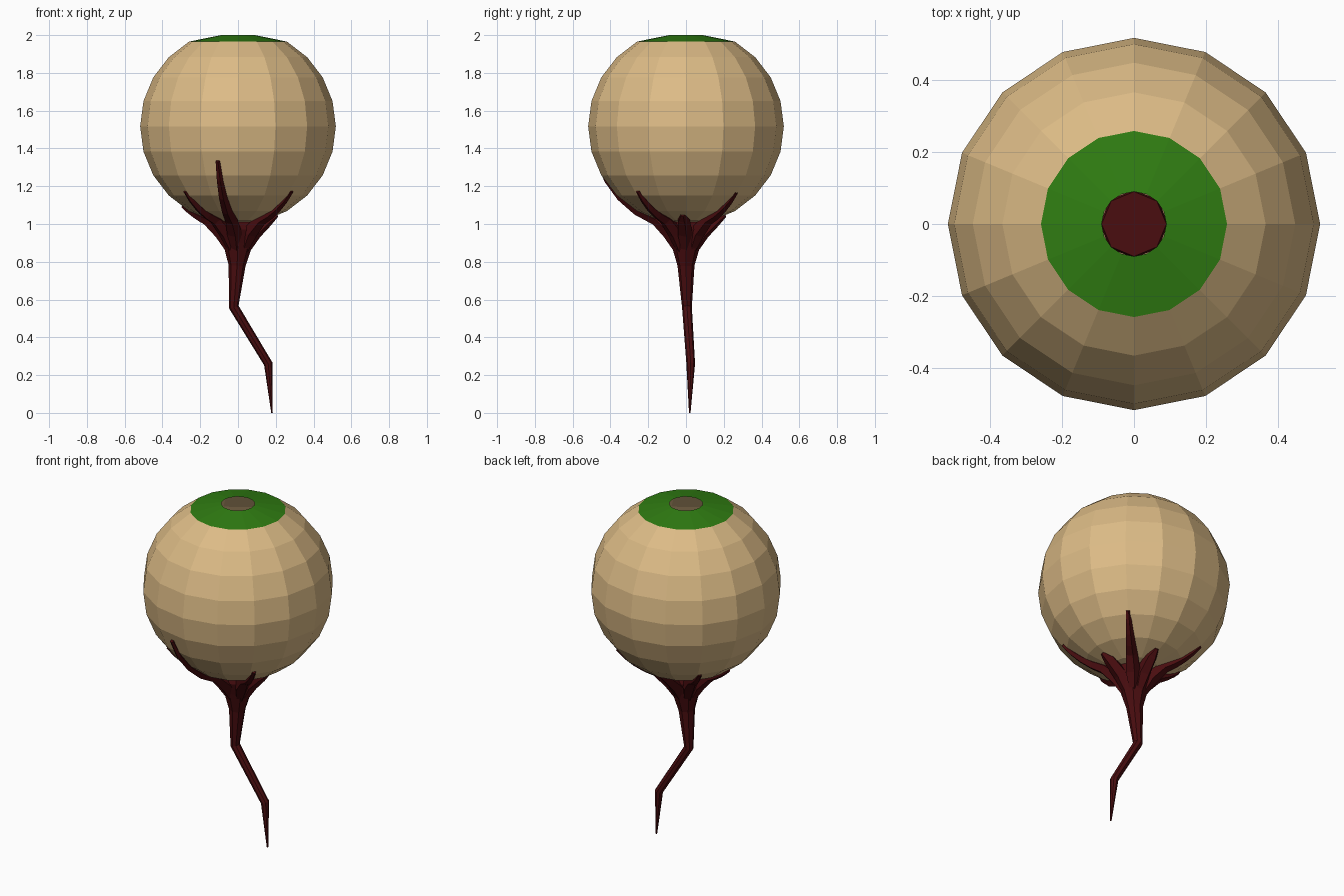
import bpy, bmesh
from math import sin, cos, tau, radians
from mathutils import Vector

cube = bpy.data.objects.get("Cube")
if cube:
    bpy.data.objects.remove(cube)

RADIUS = 0.518
CENTRE = Vector((0, 0, 1.517))


def material(name, rgb):
    mat = bpy.data.materials.new(name)
    mat.use_nodes = True
    colour = (*rgb, 1)
    mat.diffuse_color = colour
    mat.node_tree.nodes["Principled BSDF"].inputs["Base Color"].default_value = colour
    return mat


tan = material("tan", (0.72, 0.50, 0.24))
green = material("iris green", (0.029, 0.205, 0.006))
red = material("dark red", (0.068, 0.004, 0.005))


def finish(bm, name, *mats):
    mesh = bpy.data.meshes.new(name)
    bmesh.ops.recalc_face_normals(bm, faces=bm.faces)
    bm.to_mesh(mesh)
    bm.free()
    for mat in mats:
        mesh.materials.append(mat)
    obj = bpy.data.objects.new(name, mesh)
    bpy.context.collection.objects.link(obj)
    return obj


def tube(name, path, radii, ref, sides):
    """Closed tapered tube along a path; ref sets the sideways direction."""
    bm = bmesh.new()
    path = [Vector(p) for p in path]
    rings = []
    for i, (p, r) in enumerate(zip(path, radii)):
        t = (path[min(i + 1, len(path) - 1)] - path[max(i - 1, 0)]).normalized()
        side = (ref - t * ref.dot(t)).normalized()
        up = t.cross(side)
        rings.append([bm.verts.new(p + r * (side * cos(tau * k / sides) + up * sin(tau * k / sides)))
                      for k in range(sides)])
    for a, b in zip(rings, rings[1:]):
        for k in range(sides):
            n = (k + 1) % sides
            bm.faces.new((a[k], a[n], b[n], b[k]))
    bm.faces.new(rings[0])
    bm.faces.new(rings[-1])
    return finish(bm, name, red)


# Eyeball: hollow faceted ball, top ring drawn in to an open pupil
bm = bmesh.new()
bmesh.ops.create_uvsphere(bm, u_segments=16, v_segments=12, radius=RADIUS)
bmesh.ops.translate(bm, verts=bm.verts, vec=CENTRE)
pole = max(bm.verts, key=lambda v: v.co.z)
rim = [e.other_vert(pole) for e in pole.link_edges]
bmesh.ops.delete(bm, geom=[pole], context='VERTS')
for v in rim:
    flat = Vector((v.co.x, v.co.y, 0)).normalized() * 0.09
    v.co = (flat.x, flat.y, 2.0)
for f in bm.faces:
    f.material_index = int(f.calc_center_median().z > 1.97)
finish(bm, "eyeball", tan, green)

# Nerve stalk: bent tail that flares out under the ball
tube("nerve_stalk",
     [(0.18, 0.02, 0), (0.16, 0.025, 0.26), (-0.022, 0.005, 0.56), (-0.005, 0, 0.78),
      (0, 0, 0.9), (0, 0, 0.97), (0, 0, 1.03)],
     [0.004, 0.023, 0.026, 0.045, 0.08, 0.105, 0.09], Vector((1, 0, 0)), 8)

# Tendrils: name, compass angle, reach up the ball from its lowest point
tendrils = [
    ("front_tendril", -103, 69),
    ("front_left_tendril", -42, 48),
    ("left_tendril", -5, 24),
    ("back_left_tendril", 45, 47),
    ("back_tendril", 86, 24),
    ("back_right_tendril", 137, 44),
    ("right_tendril", 176, 35),
    ("front_right_tendril", -137, 48),
]
for name, angle, reach in tendrils:
    a = radians(angle)
    out = Vector((cos(a), sin(a), 0))
    path = [out * 0.03 + Vector((0, 0, 0.84)), out * 0.085 + Vector((0, 0, 0.955))]
    radii = [0.02, 0.042]
    steps = 5
    for i in range(steps):
        f = i / (steps - 1)
        b = radians(18 + (reach - 18) * f)
        path.append(CENTRE + (out * sin(b) - Vector((0, 0, cos(b)))) * RADIUS * (1 - 0.012 * f))
        radii.append(0.034 - 0.022 * f)
    tube(name, path, radii, Vector((-sin(a), cos(a), 0)), 5)
